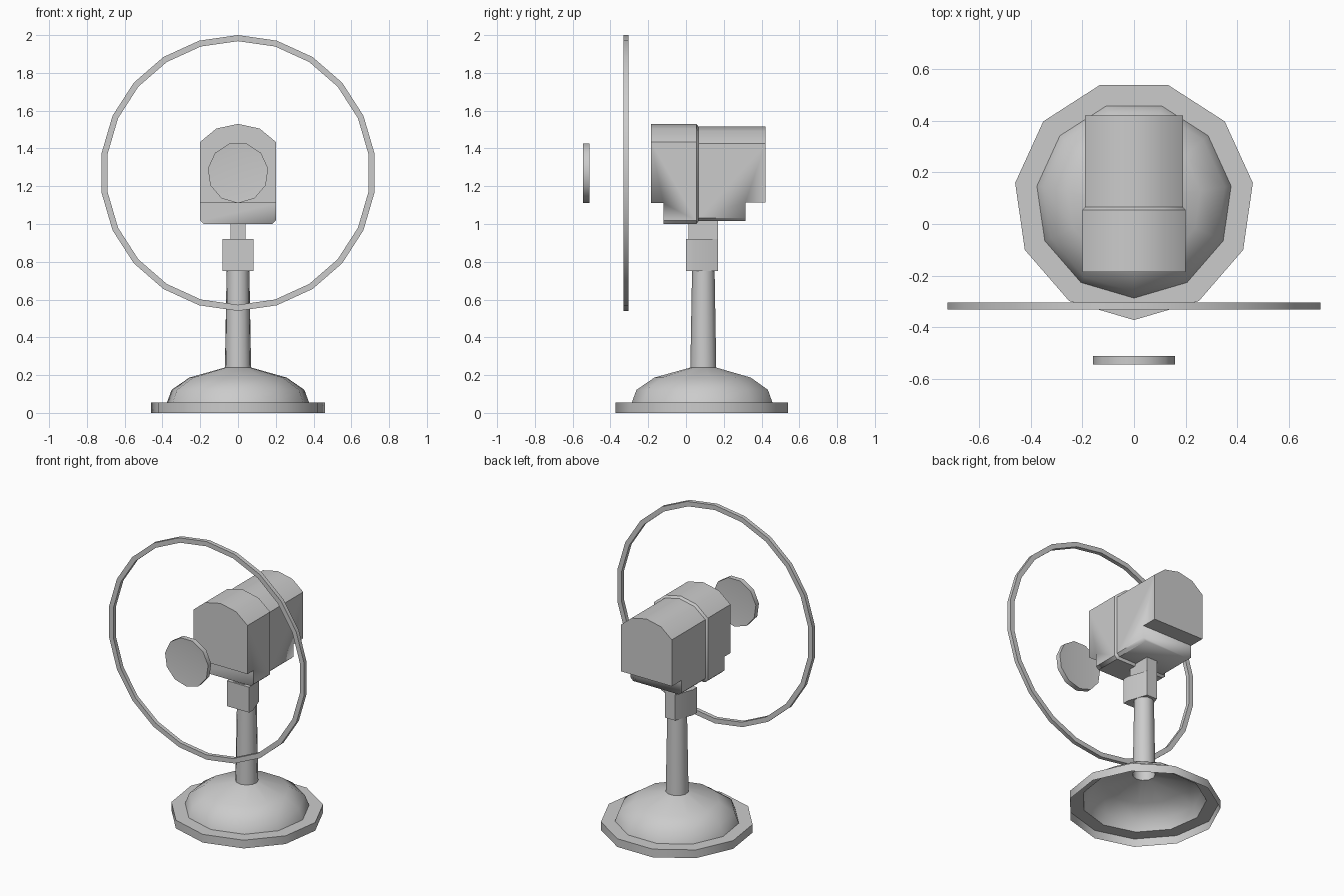
import bpy, bmesh, math
from mathutils import Matrix, Vector

if "Cube" in bpy.data.objects:
    bpy.data.objects.remove(bpy.data.objects["Cube"])


def finish(name, bm, angle=35):
    bmesh.ops.recalc_face_normals(bm, faces=bm.faces)
    me = bpy.data.meshes.new(name)
    bm.to_mesh(me)
    bm.free()
    ob = bpy.data.objects.new(name, me)
    bpy.context.collection.objects.link(ob)
    bpy.ops.object.select_all(action='DESELECT')
    ob.select_set(True)
    bpy.context.view_layer.objects.active = ob
    bpy.ops.object.shade_smooth_by_angle(angle=math.radians(angle))
    return ob


def loft(name, loops, cap=(False, False), cyclic=False):
    """Bridge successive vertex loops; optionally cap the ends."""
    bm = bmesh.new()
    rings = [[bm.verts.new(p) for p in lp] for lp in loops]
    n = len(rings[0])
    pairs = list(zip(rings, rings[1:]))
    if cyclic:
        pairs.append((rings[-1], rings[0]))
    for a, b in pairs:
        for i in range(n):
            j = (i + 1) % n
            bm.faces.new((a[i], a[j], b[j], b[i]))
    if cap[0]:
        bm.faces.new(rings[0])
    if cap[1]:
        bm.faces.new(rings[-1])
    return finish(name, bm)


def circle_z(r, z, cy, n=11):
    return [(r * math.sin(2 * math.pi * i / n), cy - r * math.cos(2 * math.pi * i / n), z)
            for i in range(n)]


def circle_y(r, y, cz, n):
    return [(r * math.sin(2 * math.pi * i / n), y, cz - r * math.cos(2 * math.pi * i / n))
            for i in range(n)]


CY = 0.093  # stand axis

# Hollow base: flange and dome
base = [(0.465, 0), (0.465, 0.055), (0.38, 0.055), (0.355, 0.122), (0.26, 0.187), (0.07, 0.24)]
loft("base", [circle_z(r, z, CY) for r, z in base])

# Tapered pole
loft("pole", [circle_z(0.07, 0.24, CY), circle_z(0.061, 0.75, CY)])

# Collar with tapered back
collar = [(-0.083, 0), (0.083, 0), (0.083, 0.04), (0.038, 0.17), (-0.038, 0.17), (-0.083, 0.04)]
loft("collar", [[(x, y, z) for x, y in collar] for z in (0.75, 0.92)], (True, True))

# Neck bracket
neck = [(-0.04, 0.012), (0.04, 0.012), (0.04, 0.17), (-0.04, 0.17)]
loft("neck", [[(x, y, z) for x, y in neck] for z in (0.92, 1.02)])

# Motor housing: arched section stepping in behind the seam
half = [(0.18, 1.0), (0.2, 1.018), (0.2, 1.435), (0.115, 1.505)]
section = half + [(0, 1.53)] + [(-x, z) for x, z in reversed(half)]


def arch(y, s):
    return [(x * s, y, 1.27 + (z - 1.27) * s) for x, z in section]


housing = loft("motor_housing",
               [arch(-0.185, 1), arch(0.055, 1), arch(0.066, 0.945), arch(0.42, 0.945)],
               (True, True))

# Undercut notches at both ends of the housing
for name, y0, y1, top in (("front_notch", -0.4, -0.12, 1.11), ("rear_notch", 0.315, 0.6, 1.115)):
    bm = bmesh.new()
    bmesh.ops.create_cube(bm, size=1, matrix=Matrix.Translation((0, (y0 + y1) / 2, top - 0.25))
                          @ Matrix.Diagonal(Vector((1, y1 - y0, 0.5, 1))))
    cutter = finish(name, bm)
    cutter.hide_render = True
    cutter.hide_set(True)
    mod = housing.modifiers.new(name, 'BOOLEAN')
    mod.operation = 'DIFFERENCE'
    mod.solver = 'EXACT'
    mod.object = cutter

# Guard ring
ring = [(0.73, -0.332), (0.73, -0.305), (0.698, -0.305), (0.698, -0.332)]
loft("guard_ring", [circle_y(r, y, 1.27, 22) for r, y in ring], cyclic=True)

# Hub cap, slightly dished on both faces
cap = [(0.11, -0.54), (0.161, -0.544), (0.161, -0.511), (0.11, -0.515)]
loft("hub_cap", [circle_y(r, y, 1.271, 11) for r, y in cap], (True, True))
